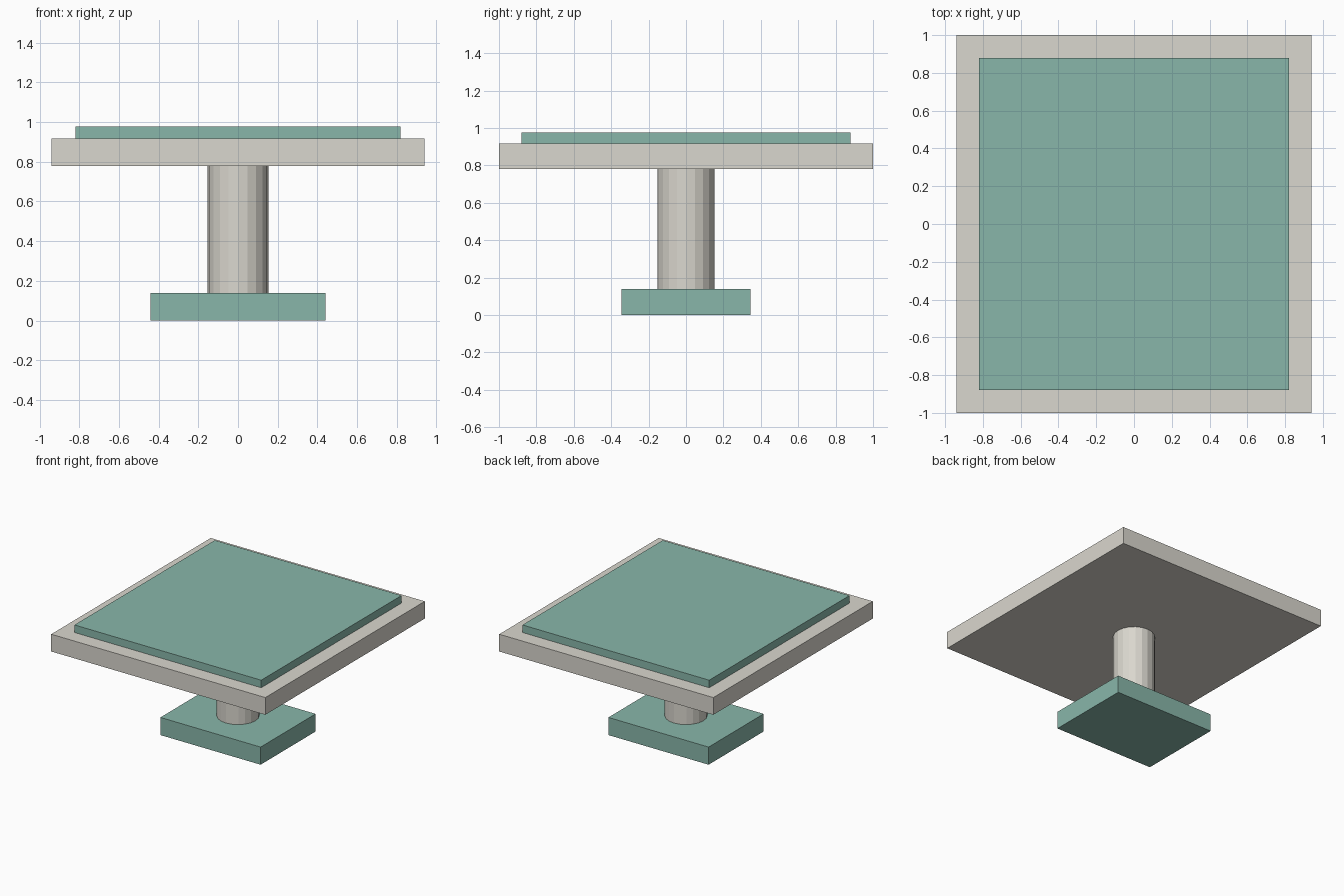
import bpy

if "Cube" in bpy.data.objects:
    bpy.data.objects.remove(bpy.data.objects["Cube"])


def material(name, color):
    mat = bpy.data.materials.new(name)
    mat.diffuse_color = color
    mat.use_nodes = True
    mat.node_tree.nodes["Principled BSDF"].inputs["Base Color"].default_value = mat.diffuse_color
    return mat


green = material("sage_green", (0.25, 0.47, 0.40, 1))
cream = material("warm_cream", (0.70, 0.68, 0.62, 1))


def finish(name, mat):
    obj = bpy.context.object
    obj.name = name
    obj.data.materials.append(mat)
    return obj


def slab(name, width, depth, z0, z1, mat):
    bpy.ops.mesh.primitive_cube_add(size=1, location=(0, 0, (z0 + z1) / 2))
    bpy.context.object.scale = (width, depth, z1 - z0)
    bpy.ops.object.transform_apply(location=False, rotation=False, scale=True)
    return finish(name, mat)


# Foot
slab("base", 0.88, 0.69, 0, 0.14, green)

# Faceted column
bpy.ops.mesh.primitive_cylinder_add(vertices=20, radius=0.153, depth=0.64,
                                    location=(0, 0, 0.46))
finish("column", cream)

# Wide top slab and its raised inset panel
slab("table_top", 1.88, 2.0, 0.78, 0.917, cream)
slab("top_panel", 1.64, 1.76, 0.917, 0.977, green)
